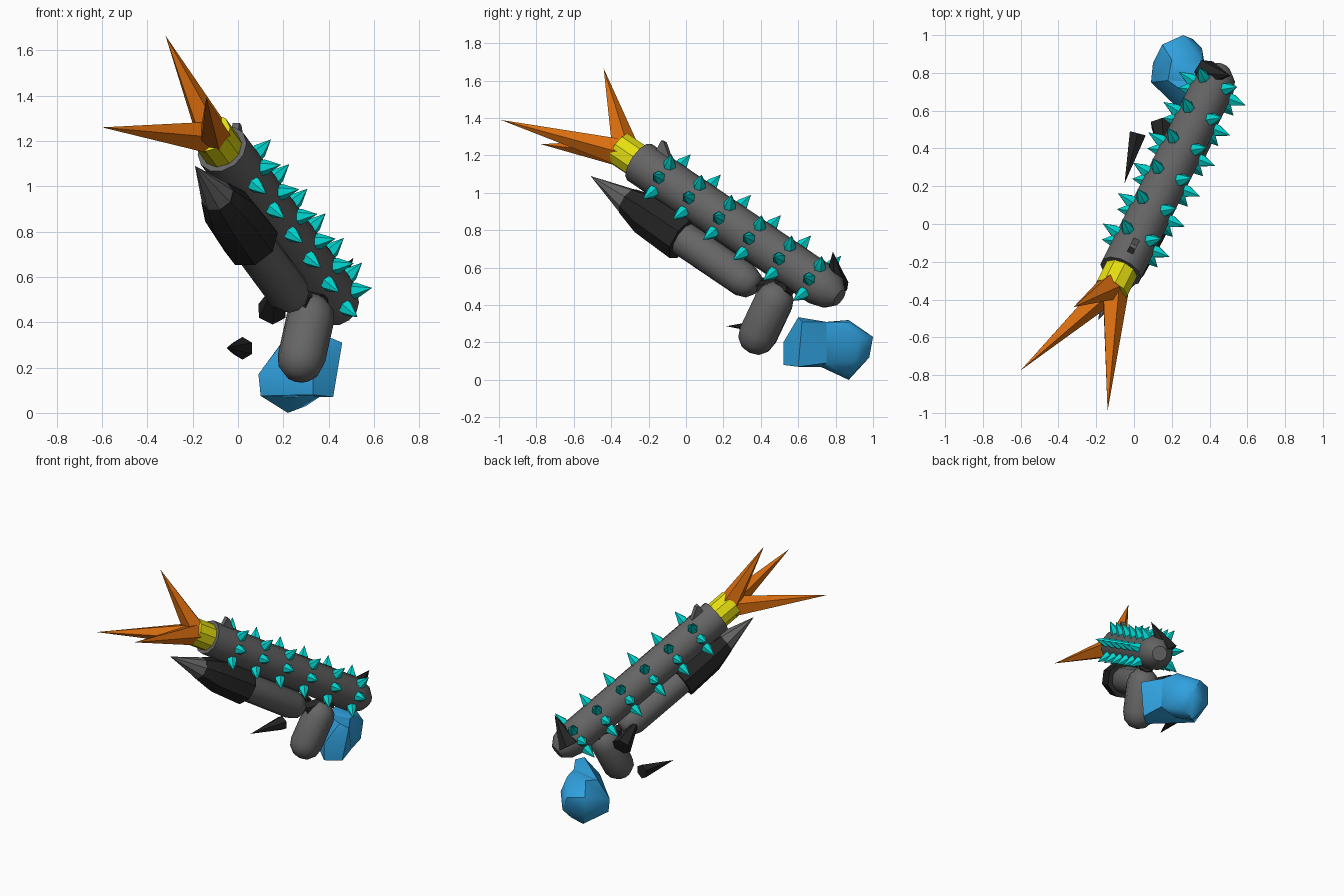
import bpy, bmesh, math
from mathutils import Vector

if "Cube" in bpy.data.objects:
    bpy.data.objects.remove(bpy.data.objects["Cube"])

# Main axis runs from the muzzle (low t) to the rear (high t)
A = Vector((-0.07, -0.25, 1.165))
D = Vector((0.383, 0.766, -0.518)).normalized()
S = D.cross(Vector((0, 0, 1))).normalized()
U = S.cross(D).normalized()


def at(t, s=0.0, u=0.0):
    return A + D * t + S * s + U * u


def material(name, color):
    m = bpy.data.materials.new(name)
    m.diffuse_color = (*color, 1)
    m.use_nodes = True
    m.node_tree.nodes["Principled BSDF"].inputs["Base Color"].default_value = m.diffuse_color
    return m


grey = material("grey metal", (0.13, 0.13, 0.13))
black = material("black", (0.018, 0.018, 0.018))
teal = material("teal", (0.0, 0.68, 0.64))
yellow = material("yellow", (0.78, 0.73, 0.005))
orange = material("orange", (0.72, 0.16, 0.005))
blue = material("blue", (0.03, 0.36, 0.74))


def finish(name, bm, mat, angle=35):
    bmesh.ops.recalc_face_normals(bm, faces=bm.faces)
    mesh = bpy.data.meshes.new(name)
    bm.to_mesh(mesh)
    bm.free()
    mesh.materials.append(mat)
    ob = bpy.data.objects.new(name, mesh)
    bpy.context.collection.objects.link(ob)
    bpy.ops.object.select_all(action='DESELECT')
    ob.select_set(True)
    bpy.context.view_layer.objects.active = ob
    bpy.ops.object.shade_smooth_by_angle(angle=math.radians(angle))
    return ob


def lathe(bm, origin, axis, profile, sides):
    """Turn (distance, radius) pairs around an axis; radius 0 makes a point."""
    axis = axis.normalized()
    x = axis.cross(Vector((0, 0, 1)) if abs(axis.z) < 0.95 else Vector((1, 0, 0))).normalized()
    y = x.cross(axis)
    rings = []
    for dist, r in profile:
        c = origin + axis * dist
        if r == 0:
            rings.append([bm.verts.new(c)])
        else:
            rings.append([bm.verts.new(c + x * r * math.cos(k) + y * r * math.sin(k))
                          for k in (math.tau * (i + 0.5) / sides for i in range(sides))])
    for a, b in zip(rings, rings[1:]):
        for i in range(sides):
            j = (i + 1) % sides
            if len(b) == 1:
                bm.faces.new((a[i], a[j], b[0]))
            elif len(a) == 1:
                bm.faces.new((a[0], b[j], b[i]))
            else:
                bm.faces.new((a[i], a[j], b[j], b[i]))
    for ring in (rings[0], rings[-1]):
        if len(ring) > 2:
            bm.faces.new(ring)


def turned(name, mat, origin, axis, profile, sides=10, angle=35):
    bm = bmesh.new()
    lathe(bm, origin, axis, profile, sides)
    return finish(name, bm, mat, angle)


def cone(name, mat, base, tip, r, sides=6):
    axis = Vector(tip) - Vector(base)
    return turned(name, mat, Vector(base), axis, [(0, r), (axis.length, 0)], sides)


def hull(bm, points):
    verts = [bm.verts.new(p) for p in points]
    res = bmesh.ops.convex_hull(bm, input=verts)
    loose = [v for v in verts if v.is_valid and not v.link_faces]
    bmesh.ops.delete(bm, geom=loose, context='VERTS')


# Barrel with domed rear, and muzzle ring
turned("barrel", grey, A, D, [(0, 0.117), (1.27, 0.117), (1.35, 0.095), (1.40, 0.05)], 12, 45)
turned("muzzle_ring", yellow, at(-0.135), D, [(0, 0.094), (0.14, 0.094)], 10)

# Three long muzzle prongs
for n, tip in enumerate([(-0.60, -0.775, 1.26), (-0.14, -0.99, 1.39), (-0.32, -0.44, 1.665)]):
    root = at(-0.12)
    out = Vector(tip) - root
    out -= D * out.dot(D)
    cone(f"muzzle_prong_{n + 1}", orange, root + out.normalized() * 0.02, tip, 0.075, 5)

# Rings of spikes on both sides of the barrel
bm = bmesh.new()
for ring in range(6):
    for a in (55, 10, -35):
        for side in (1, -1):
            r = math.radians(a)
            out = S * side * math.cos(r) + U * math.sin(r)
            lathe(bm, at(0.193 + 0.21 * ring) + out * 0.105, out, [(0, 0.034), (0.025, 0.034), (0.097, 0)], 6)
finish("barrel_spikes", bm, teal)

# Front sight wedge
bm = bmesh.new()
hull(bm, [at(t, s, u) for s in (-0.017, 0.017)
          for t, u in ((0.06, 0.10), (0.06, 0.17), (0.08, 0.17), (0.17, 0.10))])
finish("front_sight", bm, grey)

# Lower tube, flared fore grip and pointed nose
tip = Vector((-0.19, -0.51, 1.09))
turned("nose_cone", grey, tip, D, [(0, 0), (0.265, 0.077)], 8)
turned("fore_grip", black, tip, D, [(0.26, 0.078), (0.40, 0.118), (0.65, 0.128)], 8)
turned("lower_tube", grey, tip, D, [(0.60, 0.096), (1.07, 0.096), (1.13, 0.075), (1.16, 0.04)], 10, 45)

# Rounded handle and the joint above it
top, bottom = Vector((0.32, 0.47, 0.42)), Vector((0.28, 0.385, 0.24))
length = (bottom - top).length
r = 0.107
ends = [(-math.cos(k) * r, math.sin(k) * r) for k in (math.radians(v) for v in (0, 30, 60, 90))]
turned("handle", grey, top, bottom - top,
       ends + [(length - d, q) for d, q in reversed(ends)], 10, 45)
turned("handle_joint", black, Vector((0.26, 0.40, 0.48)), Vector((0.10, 0.16, 0.02)),
       [(0, 0.05), (0.19, 0.05)], 6)

# Black fangs: trigger, side and rear
cone("trigger_spike", black, (0.02, 0.48, 0.285), (-0.05, 0.215, 0.287), 0.05)
cone("side_spike", black, (0.15, 0.53, 0.45), (0.17, 0.28, 0.58), 0.068)
cone("rear_spike", black, (0.38, 0.80, 0.50), (0.51, 0.785, 0.685), 0.075)

# Shoulder stock: narrow front blade widening into a rounded butt
blade = [(0.33, 0.52, 0.08), (0.33, 0.52, 0.20), (0.40, 0.60, 0.335),
         (0.46, 0.62, 0.31), (0.42, 0.60, 0.07)]
middle = [(0.09, 0.75, 0.17), (0.10, 0.75, 0.075), (0.18, 0.76, 0.29),
          (0.38, 0.75, 0.31), (0.39, 0.75, 0.09), (0.25, 0.72, 0.07)]
butt = [(0.10, 0.85, 0.16), (0.15, 0.95, 0.11), (0.15, 0.95, 0.24), (0.26, 1.0, 0.23),
        (0.31, 0.98, 0.12), (0.22, 0.87, 0.0), (0.30, 0.89, 0.03), (0.36, 0.93, 0.22),
        (0.35, 0.87, 0.31), (0.20, 0.87, 0.32), (0.36, 0.90, 0.10)]
bm = bmesh.new()
hull(bm, blade + middle)
hull(bm, middle + butt)
finish("shoulder_stock", bm, blue, 40)
